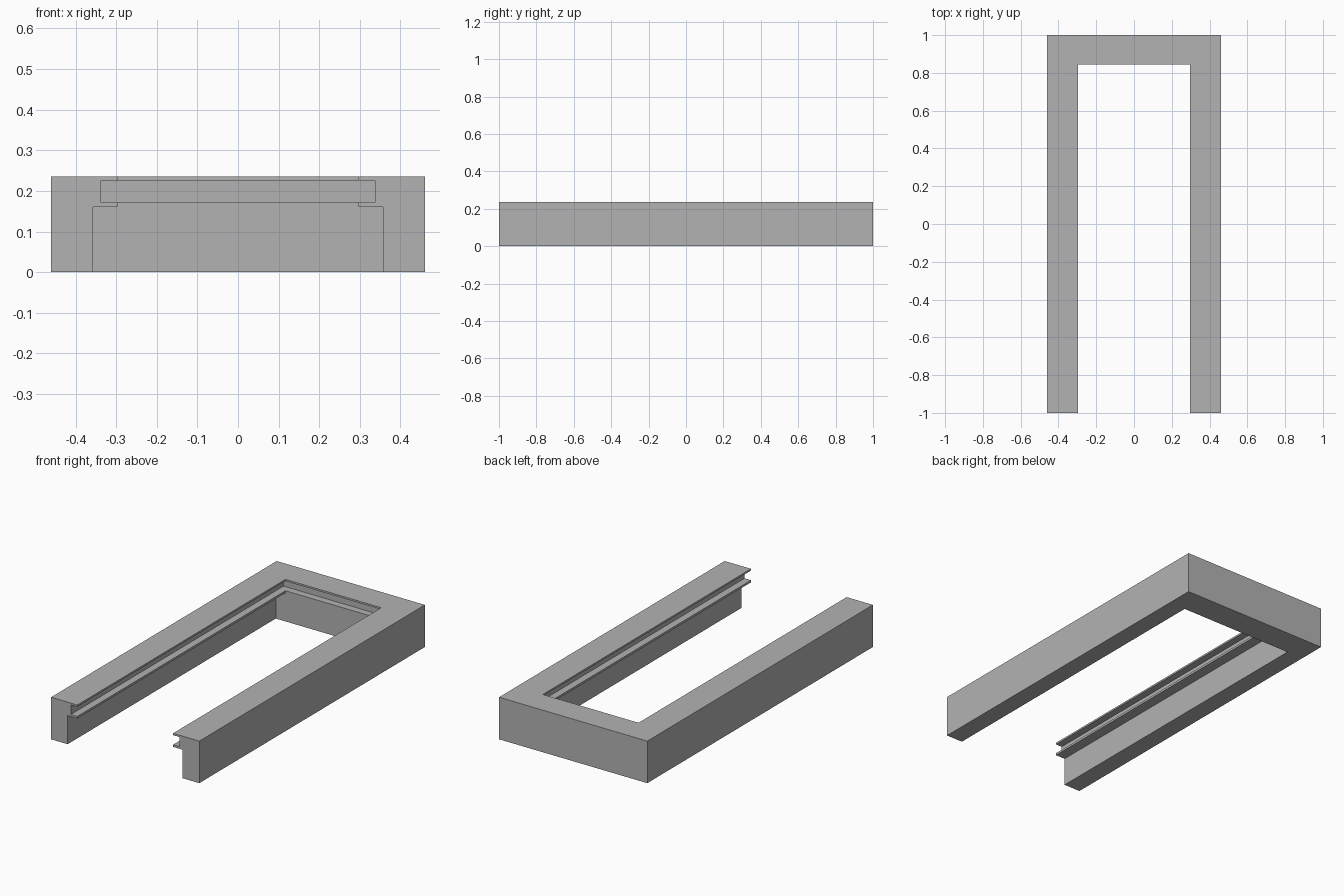
import bpy
import bmesh

cube = bpy.data.objects.get("Cube")
if cube:
    bpy.data.objects.remove(cube, do_unlink=True)

# Single plain grey
GREY = (0.45, 0.45, 0.45, 1.0)
mat = bpy.data.materials.new("plain grey")
mat.use_nodes = True
mat.diffuse_color = GREY
mat.node_tree.nodes["Principled BSDF"].inputs["Base Color"].default_value = GREY

# Frame profile: half-width x, height z, and the y where the point meets the back bar
OUTER, WALL, LIP, SLOT = 0.46, 0.357, 0.297, 0.337
BACK, INNER, SLOT_BACK = 1.0, 0.845, 0.885
TOP, SLOT_TOP, SLOT_FLOOR, LIP_UNDER = 0.236, 0.226, 0.172, 0.16
profile = [
    (OUTER, 0, BACK),
    (WALL, 0, INNER),
    (WALL, LIP_UNDER, INNER),
    (LIP, LIP_UNDER, INNER),
    (LIP, SLOT_FLOOR, INNER),
    (SLOT, SLOT_FLOOR, SLOT_BACK),
    (SLOT, SLOT_TOP, SLOT_BACK),
    (LIP, SLOT_TOP, INNER),
    (LIP, TOP, INNER),
    (OUTER, TOP, BACK),
]

bm = bmesh.new()


def ring(side, at_back):
    """Place the profile at one end of a side rail."""
    return [bm.verts.new((side * x, y if at_back else -1, z)) for x, z, y in profile]


# Open front ends, then mitred back corners
front_r, back_r = ring(-1, False), ring(-1, True)
front_l, back_l = ring(1, False), ring(1, True)
bm.faces.new(front_r)
bm.faces.new(front_l)

count = len(profile)
for i in range(count):
    j = (i + 1) % count
    # Side rails with the undercut lip and slot
    bm.faces.new((front_r[i], front_r[j], back_r[j], back_r[i]))
    bm.faces.new((front_l[i], front_l[j], back_l[j], back_l[i]))
    # Back bar, whose inner wall below the slot is flush
    if i not in (1, 2, 3):
        bm.faces.new((back_r[i], back_r[j], back_l[j], back_l[i]))
bm.faces.new(back_r[1:5] + back_l[4:0:-1])

bmesh.ops.recalc_face_normals(bm, faces=bm.faces[:])
mesh = bpy.data.meshes.new("slotted_frame")
bm.to_mesh(mesh)
bm.free()
mesh.materials.append(mat)
frame = bpy.data.objects.new("slotted_frame", mesh)
bpy.context.collection.objects.link(frame)
